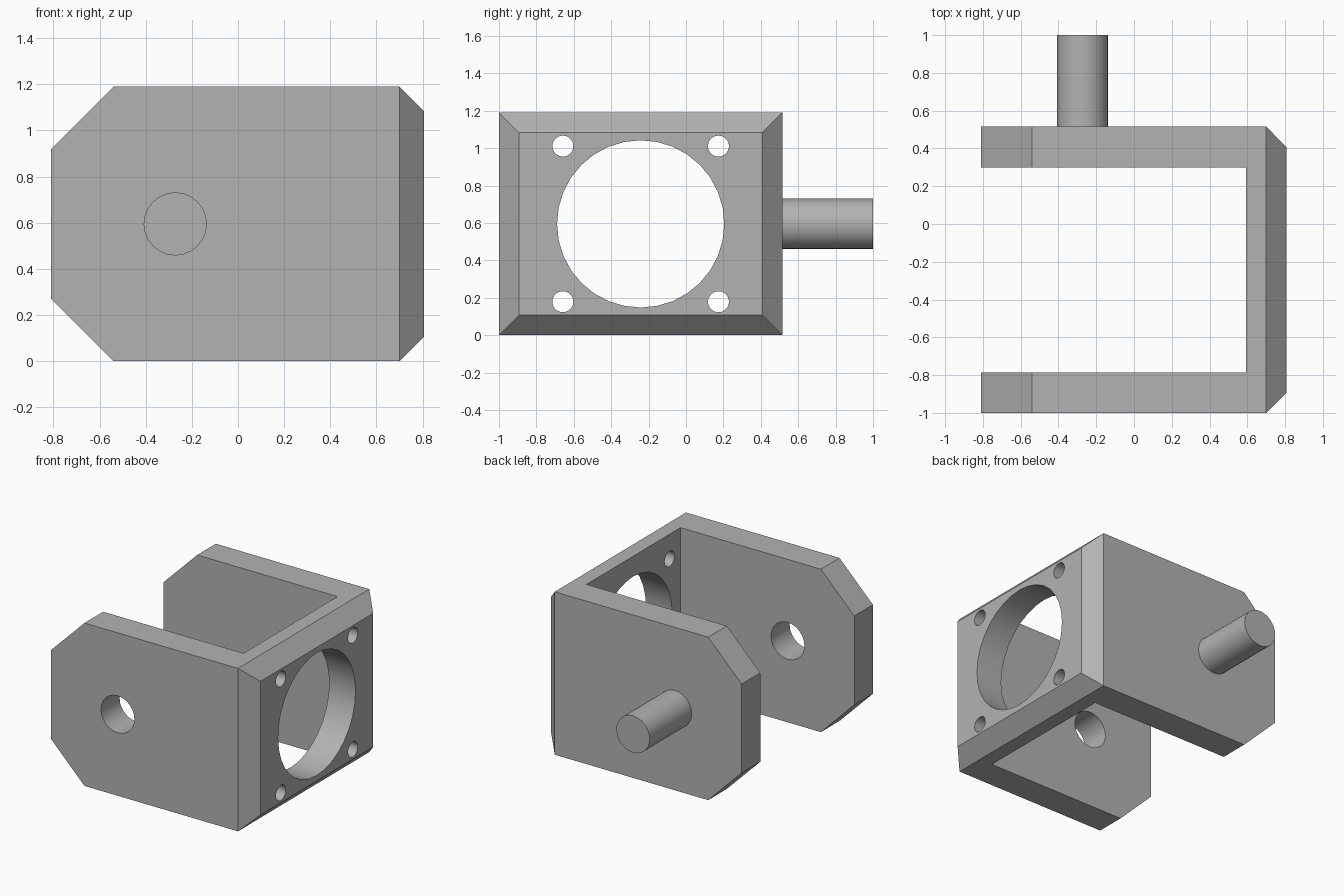
import bpy, bmesh, math
from mathutils import Matrix

cube = bpy.data.objects.get("Cube")
if cube:
    bpy.data.objects.remove(cube, do_unlink=True)

# Single plain grey
grey = bpy.data.materials.new("plain grey")
grey.use_nodes = True
colour = (0.45, 0.45, 0.45, 1)
grey.diffuse_color = colour
grey.node_tree.nodes["Principled BSDF"].inputs["Base Color"].default_value = colour

HEIGHT, MID = 1.19, 0.595
FRONT, BACK = -1.0, 0.515
CENTRE_Y = (FRONT + BACK) / 2
PIVOT_X, PIVOT_R = -0.272, 0.135
CHAMFER = 0.107


def finish(name, bm):
    bmesh.ops.recalc_face_normals(bm, faces=bm.faces)
    mesh = bpy.data.meshes.new(name)
    bm.to_mesh(mesh)
    bm.free()
    mesh.materials.append(grey)
    ob = bpy.data.objects.new(name, mesh)
    bpy.context.collection.objects.link(ob)
    return ob


def cylinder(name, axis, centre, radius, length, sides):
    bm = bmesh.new()
    turn = Matrix.Rotation(math.pi / 2, 4, "Y" if axis == "X" else "X")
    bmesh.ops.create_cone(bm, cap_ends=True, segments=sides, radius1=radius,
                          radius2=radius, depth=length,
                          matrix=Matrix.Translation(centre) @ turn)
    return finish(name, bm)


def loft(name, sections):
    """Join rectangles (x, y0, y1, z0, z1) along x into a closed solid."""
    bm = bmesh.new()
    rings = [[bm.verts.new((x, y, z)) for y, z in
              ((y0, z0), (y1, z0), (y1, z1), (y0, z1))]
             for x, y0, y1, z0, z1 in sections]
    for a, b in zip(rings, rings[1:]):
        for i in range(4):
            j = (i + 1) % 4
            bm.faces.new((a[i], a[j], b[j], b[i]))
    bm.faces.new(rings[0])
    bm.faces.new(rings[-1])
    return finish(name, bm)


def select(ob):
    bpy.ops.object.select_all(action="DESELECT")
    ob.select_set(True)
    bpy.context.view_layer.objects.active = ob


def cut(ob, cutter):
    cutter.hide_render = True
    mod = ob.modifiers.new("cut", "BOOLEAN")
    mod.operation, mod.solver, mod.object = "DIFFERENCE", "EXACT", cutter
    select(ob)
    bpy.ops.object.modifier_apply(modifier=mod.name)
    bpy.data.objects.remove(cutter, do_unlink=True)


# Bracket block: clipped arm tips on the left, chamfered plate on the right
bracket = loft("bracket", [
    (-0.81, FRONT, BACK, 0.27, HEIGHT - 0.27),
    (-0.54, FRONT, BACK, 0, HEIGHT),
    (0.70, FRONT, BACK, 0, HEIGHT),
    (0.807, FRONT + CHAMFER, BACK - CHAMFER, CHAMFER, HEIGHT - CHAMFER)])

# Space between the two arms
cut(bracket, loft("gap_cutter", [(-1, -0.785, 0.30, -0.5, 1.7),
                                 (0.594, -0.785, 0.30, -0.5, 1.7)]))

# Large opening and four screw holes through the plate
cut(bracket, cylinder("opening_cutter", "X", (0.7, CENTRE_Y, MID), 0.447, 0.6, 32))
for sy in (-1, 1):
    for sz in (-1, 1):
        cut(bracket, cylinder("screw_cutter", "X",
                              (0.7, CENTRE_Y + sy * 0.416, MID + sz * 0.416),
                              0.056, 0.6, 32))

# Pivot hole in the front arm
cut(bracket, cylinder("pivot_cutter", "Y", (PIVOT_X, -0.9, MID), PIVOT_R, 0.5, 24))

# Pivot shaft on the back arm
shaft = cylinder("pivot_shaft", "Y", (PIVOT_X, 0.7, MID), PIVOT_R, 0.6, 24)

for ob in (bracket, shaft):
    select(ob)
    bpy.ops.object.shade_smooth_by_angle(angle=math.radians(30))
